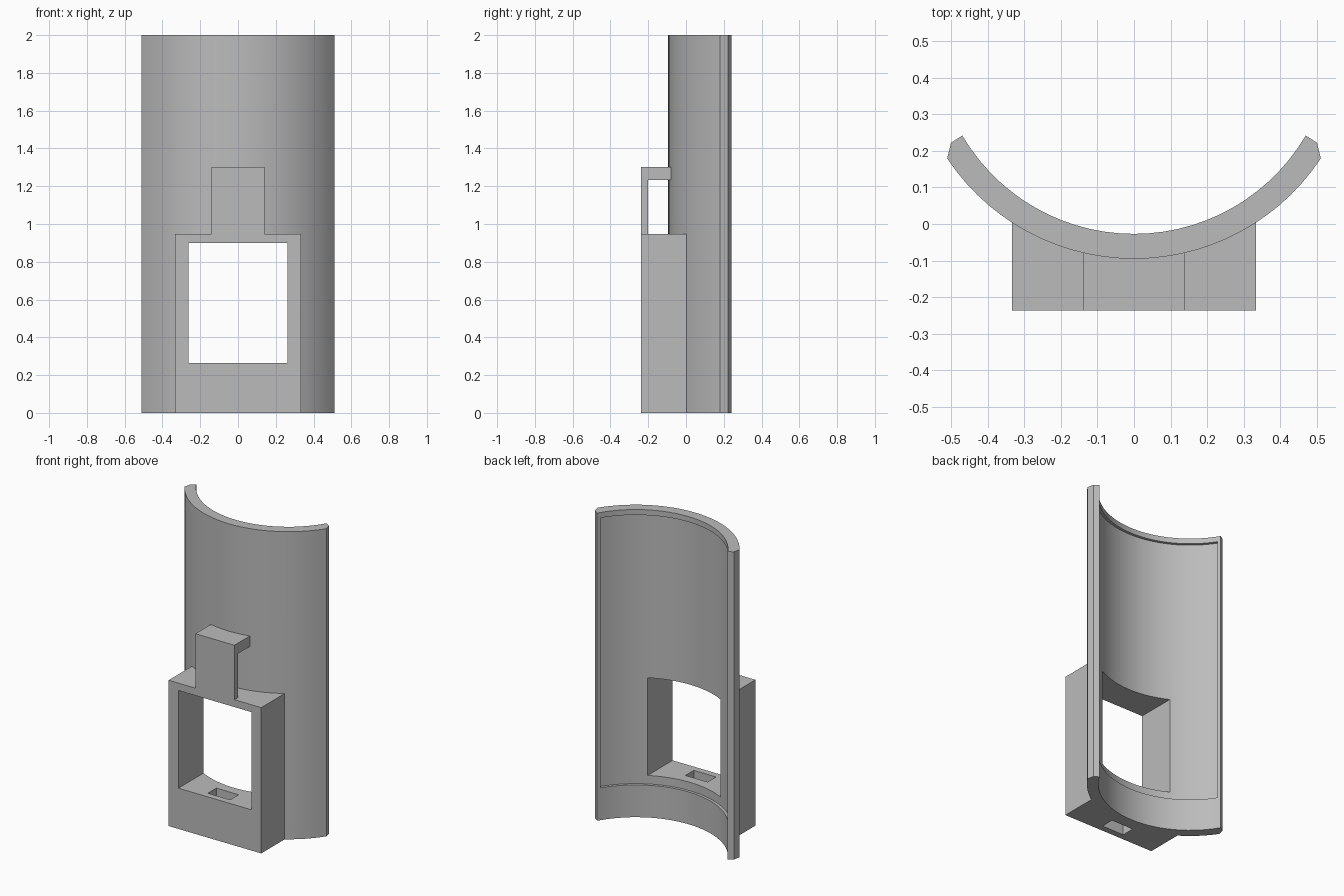
import bpy, bmesh, math

if "Cube" in bpy.data.objects:
    bpy.data.objects.remove(bpy.data.objects["Cube"])

CY = 0.517                 # y of the arc centre
R_OUT, R_IN = 0.612, 0.544  # shell radii
R_MID = 0.585              # where attached parts bed into the shell

grey = bpy.data.materials.new("plain_grey")
grey.diffuse_color = (0.5, 0.5, 0.5, 1)
grey.use_nodes = True
grey.node_tree.nodes["Principled BSDF"].inputs["Base Color"].default_value = grey.diffuse_color


def arc(r, a, n):
    """Arc points around the shell centre, from -a to +a, bulging to the front."""
    return [(r * math.sin(t), CY - r * math.cos(t))
            for t in (-a + 2 * a * i / n for i in range(n + 1))]


def prism(name, pts, z0, z1):
    """Extrude a plan outline between two heights."""
    bm = bmesh.new()
    face = bm.faces.new([bm.verts.new((x, y, z0)) for x, y in pts])
    out = bmesh.ops.extrude_face_region(bm, geom=[face])
    for v in out["geom"]:
        if isinstance(v, bmesh.types.BMVert):
            v.co.z = z1
    bmesh.ops.recalc_face_normals(bm, faces=bm.faces)
    me = bpy.data.meshes.new(name)
    bm.to_mesh(me)
    bm.free()
    me.materials.append(grey)
    ob = bpy.data.objects.new(name, me)
    bpy.context.collection.objects.link(ob)
    return ob


def box(name, hx, y0, y1, z0, z1):
    return prism(name, [(-hx, y0), (hx, y0), (hx, y1), (-hx, y1)], z0, z1)


def fitted(name, hx, y0, z0, z1):
    """Block with a flat front whose back follows the shell."""
    back = arc(R_MID, math.asin(hx / R_MID), 16)
    return prism(name, [(hx, y0), (-hx, y0)] + back, z0, z1)


def combine(target, tool, op):
    mod = target.modifiers.new(op, "BOOLEAN")
    mod.operation, mod.object, mod.solver = op, tool, "EXACT"
    bpy.context.view_layer.objects.active = target
    bpy.ops.object.modifier_apply(modifier=mod.name)
    bpy.data.objects.remove(tool)


# curved shell with chamfered long edges
outer = arc(R_OUT, math.radians(56.5), 28)
inner = arc(R_IN, math.radians(59.6), 28)
holder = prism("curved_holder",
               outer + [(0.5, 0.222)] + inner[::-1] + [(-0.5, 0.222)], 0, 2)

# shallow recess on the inner face, leaving a rim all round
a = math.radians(57.4)
combine(holder, prism("recess_cutter",
                      arc(0.562, a, 28) + arc(0.50, a, 28)[::-1], 0.21, 1.965),
        "DIFFERENCE")

# front frame block, clip hook and clip plate
combine(holder, fitted("frame_block", 0.333, -0.237, 0, 0.948), "UNION")
clip = fitted("clip_hook", 0.14, -0.237, 1.233, 1.302)
combine(clip, box("clip_plate", 0.14, -0.237, -0.202, 0.92, 1.26), "UNION")
combine(holder, clip, "UNION")

# window right through, and slot through the sill
combine(holder, box("window_cutter", 0.262, -0.5, 0.5, 0.265, 0.9), "DIFFERENCE")
combine(holder, box("slot_cutter", 0.08, -0.195, -0.108, -0.1, 0.4), "DIFFERENCE")

# smooth curves, sharp corners
bpy.ops.object.select_all(action="DESELECT")
holder.select_set(True)
bpy.context.view_layer.objects.active = holder
bpy.ops.object.shade_smooth_by_angle(angle=math.radians(20))
